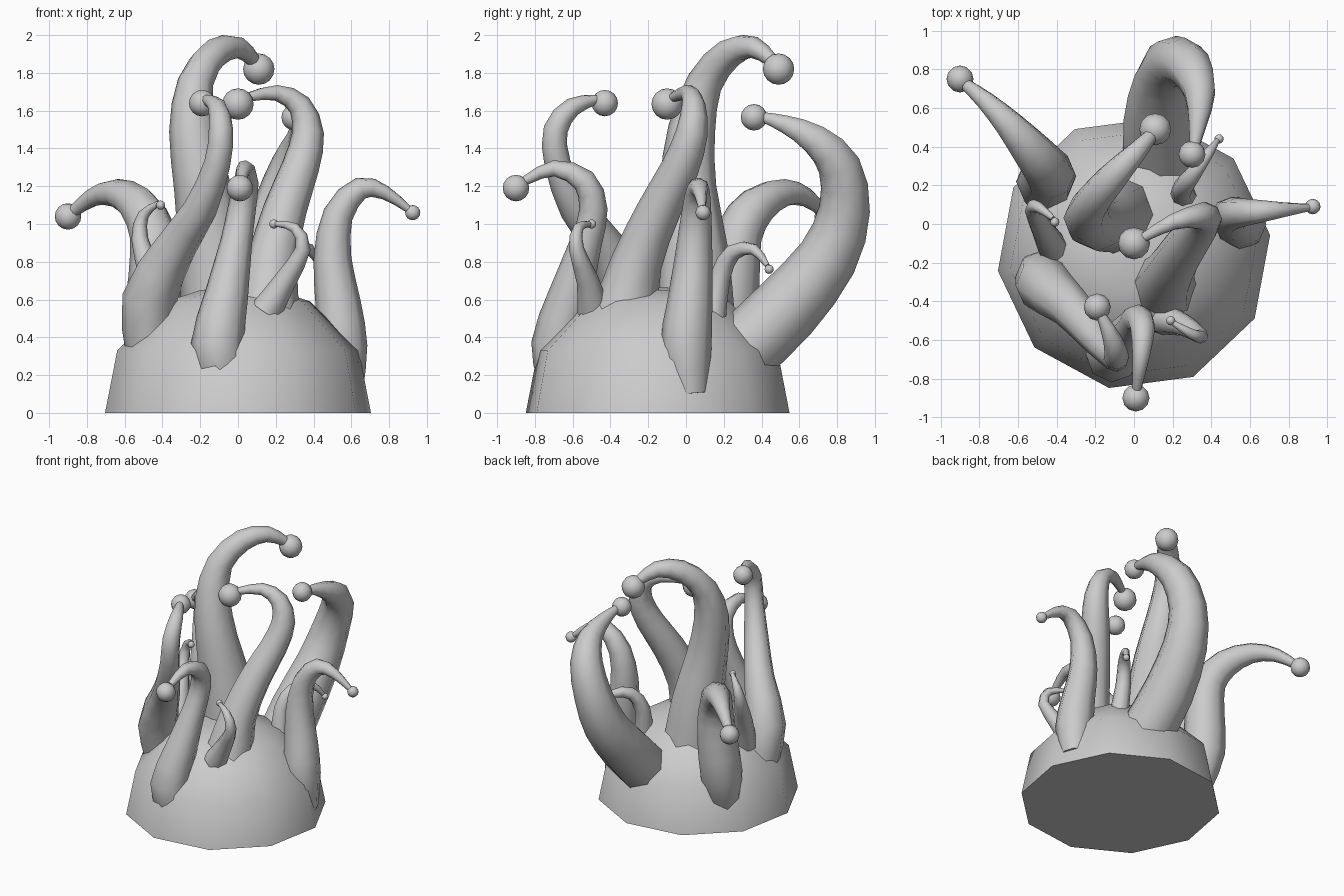
import bpy, bmesh, math
from mathutils import Vector


def finish(name, bm, angle=60):
    bmesh.ops.recalc_face_normals(bm, faces=bm.faces)
    mesh = bpy.data.meshes.new(name)
    bm.to_mesh(mesh)
    bm.free()
    ob = bpy.data.objects.new(name, mesh)
    bpy.context.collection.objects.link(ob)
    bpy.ops.object.select_all(action='DESELECT')
    ob.select_set(True)
    bpy.context.view_layer.objects.active = ob
    bpy.ops.object.shade_smooth_by_angle(angle=math.radians(angle))
    return ob


def skin(bm, rings):
    # bridge successive rings and cap both ends
    loops = [[bm.verts.new(p) for p in r] for r in rings]
    n = len(loops[0])
    for a, b in zip(loops, loops[1:]):
        for i in range(n):
            j = (i + 1) % n
            bm.faces.new((a[i], a[j], b[j], b[i]))
    bm.faces.new(loops[0][::-1])
    bm.faces.new(loops[-1])


def catmull(pts, steps=2):
    # smooth the (x, y, z, radius) path
    v = [Vector(p) for p in pts]
    v = [2 * v[0] - v[1]] + v + [2 * v[-1] - v[-2]]
    out = []
    for a, b, c, d in zip(v, v[1:], v[2:], v[3:]):
        for k in range(steps):
            t = k / steps
            out.append(0.5 * (2 * b + (c - a) * t + (2 * a - 5 * b + 4 * c - d) * t * t
                              + (3 * b - a - 3 * c + d) * t ** 3))
    return out + [v[-2]]


def horn(name, path, ball, ball_r, sides=8):
    pts = catmull(path)
    pos = [p.to_3d() for p in pts]
    bm = bmesh.new()
    rings, u = [], Vector((1, 0, 0))
    for i, c in enumerate(pos):
        t = (pos[min(i + 1, len(pos) - 1)] - pos[max(i - 1, 0)]).normalized()
        u = (u - t * u.dot(t)).normalized()
        w = t.cross(u)
        rings.append([c + (u * math.cos(a) + w * math.sin(a)) * pts[i].w
                      for a in (math.tau * k / sides for k in range(sides))])
    skin(bm, rings)
    finish(name, bm)
    # pompom at the tip
    bm = bmesh.new()
    bmesh.ops.create_uvsphere(bm, u_segments=12, v_segments=8, radius=ball_r)
    bmesh.ops.translate(bm, verts=bm.verts, vec=ball)
    finish(name.replace("horn", "ball"), bm)


# ten-sided cap dome
bm = bmesh.new()
rings = []
for r, z in ((0.71, 0), (0.645, 0.33), (0.385, 0.59), (0.2, 0.65), (0.04, 0.665)):
    rings.append([(r * math.cos(a), -0.15 + r * math.sin(a), z)
                  for a in (math.radians(7.5 + 36 * k) for k in range(10))])
skin(bm, rings)
finish("cap_dome", bm)

# curling horns: path of (x, y, z, radius), ball centre, ball radius
horn("tall_horn", [(-0.09, 0.05, 0.5, .21), (-0.13, 0.04, 0.85, .185), (-0.19, 0.01, 1.2, .15),
                   (-0.24, 0.03, 1.5, .125), (-0.225, 0.1, 1.75, .095), (-0.12, 0.23, 1.905, .08),
                   (0.0, 0.36, 1.935, .058), (0.09, 0.46, 1.86, .035)], (0.11, 0.49, 1.82), 0.083)
horn("left_front_horn", [(-0.46, -0.25, 0.3, .13), (-0.47, -0.31, 0.6, .145), (-0.33, -0.43, 0.88, .11),
                         (-0.2, -0.58, 1.08, .09), (-0.11, -0.68, 1.32, .07), (-0.09, -0.69, 1.5, .065),
                         (-0.11, -0.6, 1.62, .05), (-0.17, -0.47, 1.66, .025)], (-0.19, -0.43, 1.64), 0.07)
horn("front_horn", [(-0.08, -0.66, 0.18, .12), (-0.11, -0.68, 0.36, .14), (-0.06, -0.61, 0.63, .115),
                    (-0.01, -0.53, 0.9, .085), (0.02, -0.49, 1.08, .075), (0.045, -0.54, 1.23, .065),
                    (0.035, -0.7, 1.295, .043), (0.015, -0.85, 1.23, .025)], (0.01, -0.9, 1.19), 0.07)
horn("right_front_horn", [(0.15, -0.33, 0.5, .18), (0.18, -0.26, 0.8, .135), (0.25, -0.14, 1.08, .115),
                          (0.33, -0.03, 1.3, .1), (0.37, 0.03, 1.48, .085), (0.325, 0.04, 1.63, .063),
                          (0.2, 0.01, 1.695, .043), (0.05, -0.07, 1.67, .025)], (0.0, -0.1, 1.635), 0.083)
horn("back_horn", [(0.14, 0.27, 0.3, .19), (0.13, 0.53, 0.55, .185), (0.16, 0.75, 0.82, .16),
                   (0.21, 0.84, 1.08, .135), (0.29, 0.81, 1.31, .115), (0.34, 0.68, 1.45, .085),
                   (0.33, 0.52, 1.53, .05), (0.31, 0.39, 1.57, .025)], (0.3, 0.36, 1.565), 0.07)
horn("left_back_horn", [(-0.44, 0.15, 0.15, .11), (-0.46, 0.22, 0.42, .15), (-0.44, 0.25, 0.72, .14),
                        (-0.45, 0.28, 0.95, .125), (-0.53, 0.38, 1.1, .105), (-0.65, 0.52, 1.165, .075),
                        (-0.77, 0.64, 1.14, .05), (-0.88, 0.73, 1.06, .03)], (-0.9, 0.75, 1.04), 0.07)
horn("right_horn", [(0.56, 0.02, 0.1, .1), (0.55, 0.0, 0.35, .135), (0.53, 0.02, 0.58, .12),
                    (0.5, 0.04, 0.82, .1), (0.53, 0.055, 1.05, .08), (0.65, 0.065, 1.19, .06),
                    (0.78, 0.075, 1.165, .038), (0.9, 0.085, 1.08, .02)], (0.925, 0.09, 1.06), 0.04)
horn("small_front_horn", [(0.15, -0.49, 0.54, .085), (0.25, -0.52, 0.7, .06), (0.345, -0.58, 0.87, .04),
                          (0.3, -0.57, 0.98, .028), (0.2, -0.51, 1.0, .014)], (0.19, -0.5, 1.0), 0.024)
horn("small_left_horn", [(-0.41, -0.14, 0.5, .085), (-0.46, -0.05, 0.72, .065), (-0.52, 0.07, 0.92, .045),
                         (-0.5, 0.09, 1.05, .03), (-0.42, 0.03, 1.11, .014)], (-0.41, 0.01, 1.1), 0.024)
horn("small_back_horn", [(0.26, 0.14, 0.48, .07), (0.25, 0.18, 0.72, .055), (0.3, 0.25, 0.85, .045),
                         (0.38, 0.36, 0.865, .03), (0.43, 0.43, 0.78, .014)], (0.44, 0.44, 0.76), 0.024)
